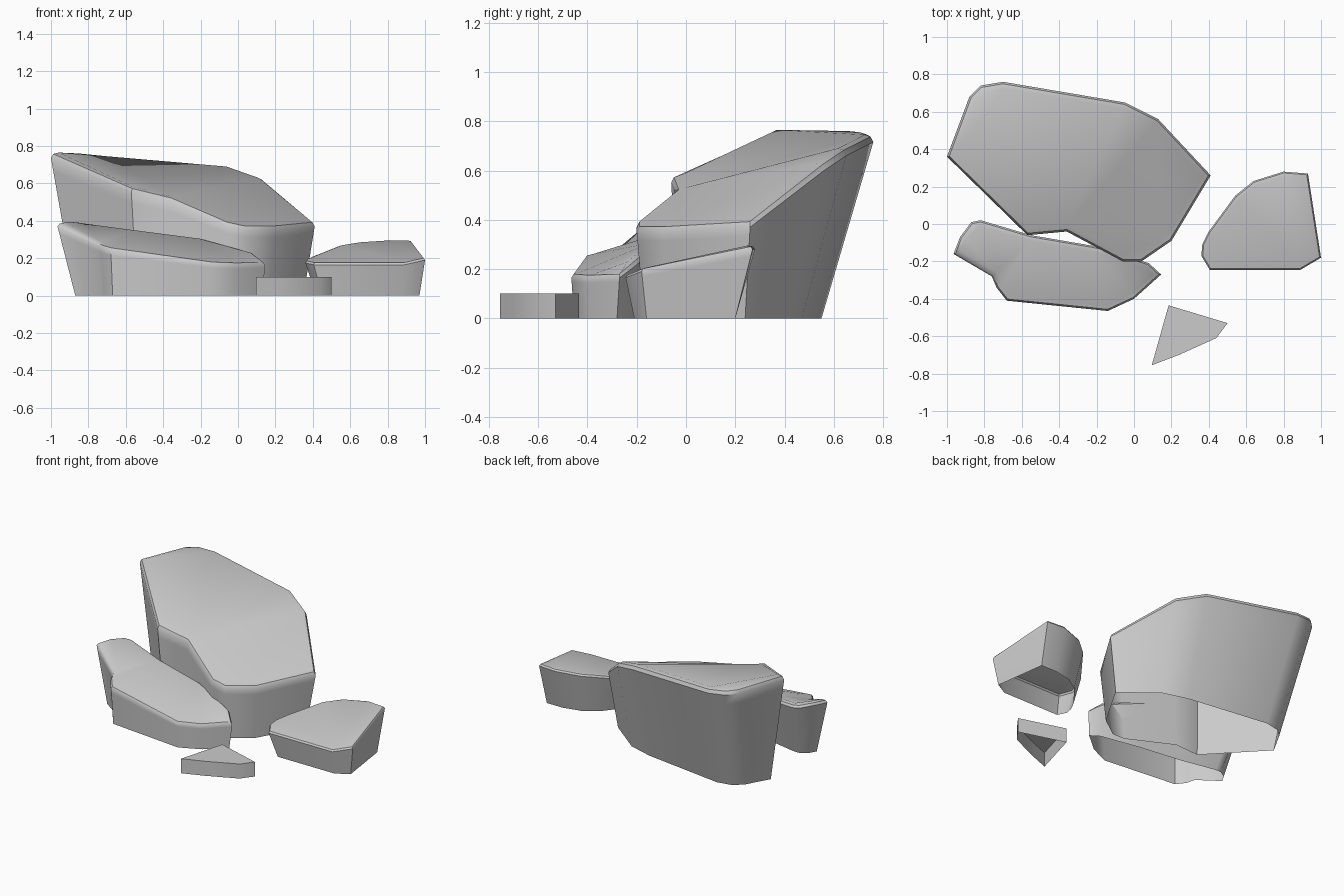
import bpy, bmesh, math
from mathutils import Vector

if "Cube" in bpy.data.objects:
    bpy.data.objects.remove(bpy.data.objects["Cube"])


def inset(pts, d):
    # Move each outline corner inward along its mitred bisector (counter-clockwise outlines)
    out = []
    for i, p in enumerate(pts):
        a, b, c = (Vector(q[:2]) for q in (pts[i - 1], p, pts[(i + 1) % len(pts)]))
        u, v = (b - a).normalized(), (c - b).normalized()
        n1, n2 = Vector((-u.y, u.x)), Vector((-v.y, v.x))
        m = (n1 + n2) * d / max(0.9, 1 + n1.dot(n2))
        out.append(Vector((p[0] + m.x, p[1] + m.y, p[2])))
    return out


def rock(name, top, base, bevel=0.035, drop=0.03, ridge=None):
    # Open-bottomed stone: base ring, flared wall, rounded rim, sloping top
    n = len(top)
    low = [Vector((x, y, 0)) for x, y in base]
    high = [Vector(p) for p in top]
    rings = [low]
    if bevel:
        rim = [p - Vector((0, 0, drop)) for p in high]
        rings.append([a.lerp(b, 0.9) for a, b in zip(low, rim)])
        rings.append(rim)
        mid = inset(top, bevel * 0.3)
        rings.append([p - Vector((0, 0, drop * 0.25)) for p in mid])
        rings.append(inset(top, bevel))
    else:
        rings.append(high)
    bm = bmesh.new()
    vs = [[bm.verts.new(p) for p in r] for r in rings]
    for a, b in zip(vs, vs[1:]):
        for i in range(n):
            j = (i + 1) % n
            bm.faces.new((a[i], a[j], b[j], b[i]))
    cap = vs[-1]
    if ridge:
        i, j = ridge
        tops = [bm.faces.new(cap[i:j + 1]), bm.faces.new(cap[j:] + cap[:i + 1])]
    else:
        tops = [bm.faces.new(cap)]
    bmesh.ops.triangulate(bm, faces=tops, ngon_method='BEAUTY')
    me = bpy.data.meshes.new(name)
    bm.to_mesh(me)
    bm.free()
    ob = bpy.data.objects.new(name, me)
    bpy.context.collection.objects.link(ob)
    bpy.ops.object.select_all(action='DESELECT')
    ob.select_set(True)
    bpy.context.view_layer.objects.active = ob
    bpy.ops.object.shade_smooth_by_angle(angle=math.radians(40))
    return ob


# Large back boulder, ridge across its top
rock("large_rock",
     [(-1.0, .36, .765), (-.57, -.06, .58), (-.36, -.04, .53), (-.06, -.20, .40),
      (.04, -.20, .38), (.20, -.09, .38), (.41, .26, .40), (.13, .56, .63),
      (-.05, .65, .69), (-.70, .76, .745), (-.82, .74, .755), (-.88, .68, .76)],
     [(-.87, .32), (-.54, -.03), (-.36, -.02), (-.06, -.17),
      (.03, -.17), (.17, -.07), (.35, .24), (.12, .42),
      (-.05, .47), (-.62, .55), (-.72, .53), (-.78, .48)], ridge=(2, 8))

# Long low stone in front
rock("front_rock",
     [(-.965, -.16, .39), (-.76, -.28, .29), (-.735, -.34, .275), (-.68, -.41, .26),
      (-.14, -.465, .185), (0, -.40, .18), (.145, -.27, .185), (.08, -.21, .23),
      (-.2, -.12, .305), (-.55, -.06, .35), (-.82, .02, .385), (-.87, .01, .39),
      (-.93, -.07, .395)],
     [(-.87, -.18), (-.73, -.28), (-.715, -.34), (-.67, -.40),
      (-.14, -.455), (0, -.39), (.13, -.28), (.07, -.24),
      (-.2, -.19), (-.5, -.15), (-.75, -.10), (-.79, -.10), (-.84, -.13)],
     bevel=0.03, drop=0.02)

# Stone on the right
rock("right_rock",
     [(.36, -.17, .19), (.405, -.245, .18), (.89, -.245, .18), (1.0, -.18, .205),
      (.93, .27, .295), (.80, .28, .295), (.64, .23, .285), (.54, .15, .27),
      (.40, -.04, .215), (.365, -.11, .2)],
     [(.42, -.15), (.45, -.21), (.88, -.21), (.97, -.16),
      (.92, .20), (.80, .20), (.67, .17), (.58, .11), (.46, -.04), (.43, -.1)],
     bevel=0.025, drop=0.015)

# Small flat sharp-edged chip
chip = [(.095, -.755), (.24, -.70), (.44, -.61), (.5, -.53), (.185, -.435)]
rock("small_flat_rock", [(x, y, .1) for x, y in chip], chip, bevel=0)
